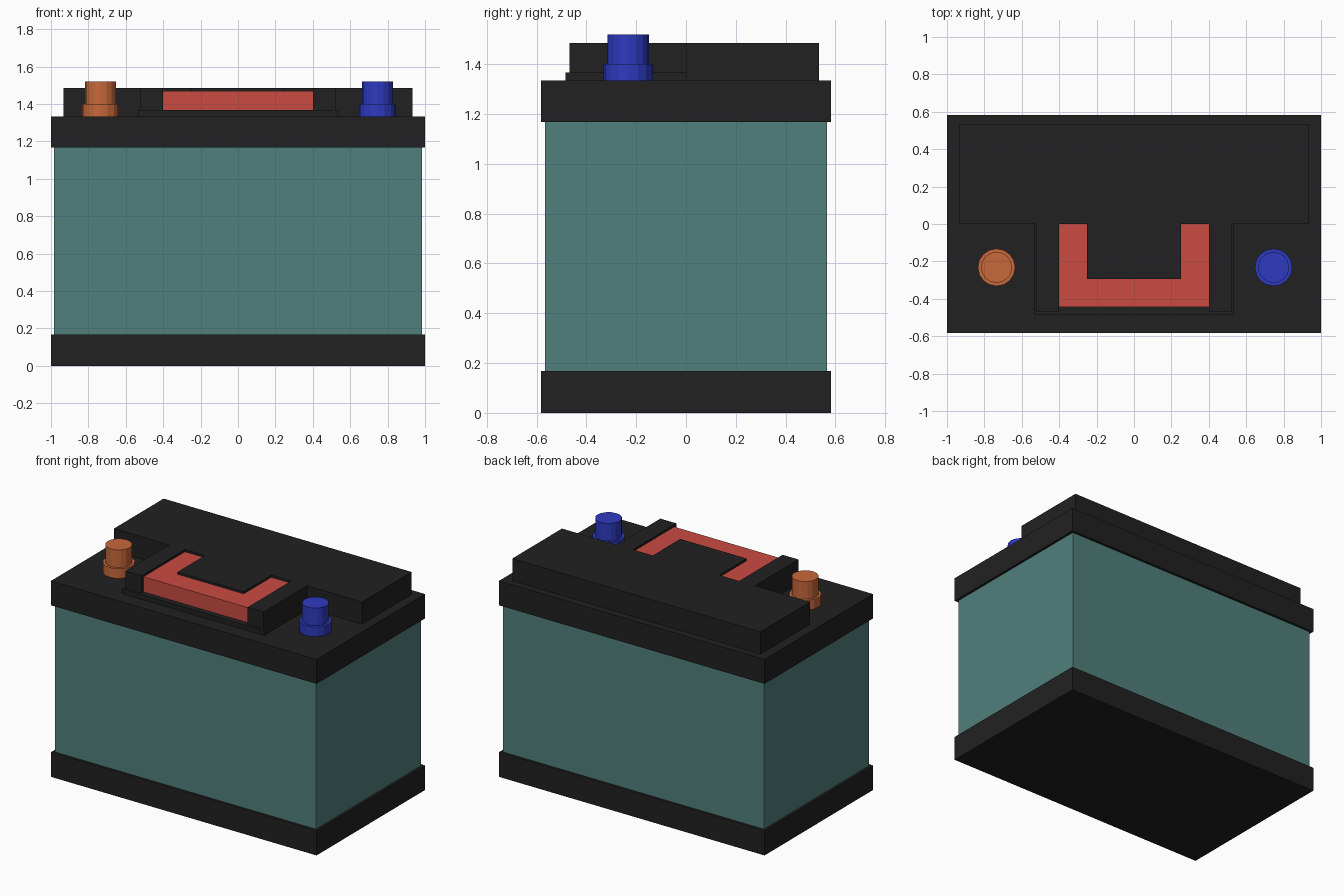
import bpy, bmesh, math

if "Cube" in bpy.data.objects:
    bpy.data.objects.remove(bpy.data.objects["Cube"])


def material(name, rgb):
    m = bpy.data.materials.new(name)
    m.diffuse_color = (*rgb, 1)
    m.use_nodes = True
    m.node_tree.nodes["Principled BSDF"].inputs["Base Color"].default_value = m.diffuse_color
    return m


BLACK = material("black plastic", (0.0152, 0.0152, 0.0152))
TEAL = material("teal casing", (0.080, 0.216, 0.202))
RED = material("red handle", (0.59, 0.070, 0.054))
ORANGE = material("orange terminal", (0.58, 0.138, 0.043))
BLUE = material("blue terminal", (0.027, 0.043, 0.53))


def prism(name, outline, z0, z1, mat):
    """Extrude a counter-clockwise outline from z0 up to z1."""
    bm = bmesh.new()
    face = bm.faces.new([bm.verts.new((x, y, z0)) for x, y in outline])
    top = bmesh.ops.extrude_face_region(bm, geom=[face])["geom"]
    for v in top:
        if isinstance(v, bmesh.types.BMVert):
            v.co.z = z1
    bmesh.ops.recalc_face_normals(bm, faces=bm.faces)
    mesh = bpy.data.meshes.new(name)
    bm.to_mesh(mesh)
    bm.free()
    mesh.materials.append(mat)
    obj = bpy.data.objects.new(name, mesh)
    bpy.context.collection.objects.link(obj)
    return obj


def rect(x, y0, y1):
    return [(-x, y0), (x, y0), (x, y1), (-x, y1)]


def mirrored(right):
    """Complete a symmetric outline from its right half."""
    return right + [(-x, y) for x, y in reversed(right)]


def circle(x, y, r, n=16):
    return [(x + r * math.cos(math.tau * i / n), y + r * math.sin(math.tau * i / n))
            for i in range(n)]


# Casing with wider base and lid
prism("base", rect(1.0, -0.583, 0.583), 0, 0.168, BLACK)
prism("casing", rect(0.983, -0.566, 0.566), 0.168, 1.168, TEAL)
prism("lid", rect(1.0, -0.583, 0.583), 1.168, 1.334, BLACK)

# Stepped plate under the handle
prism("handle_step", rect(0.534, -0.483, 0.0), 1.334, 1.367, BLACK)

# Raised cover: back slab, side cheeks and centre tongue around the handle slot
prism("raised_cover", mirrored([
    (0.25, -0.295), (0.25, 0.0), (0.40, 0.0), (0.40, -0.467),
    (0.52, -0.467), (0.52, 0.0), (0.934, 0.0), (0.934, 0.534)]),
    1.367, 1.485, BLACK)
prism("cover_foot", rect(0.934, 0.0, 0.534), 1.334, 1.367, BLACK)

# U-shaped carry handle set into the slot
prism("handle", mirrored([
    (0.40, -0.445), (0.40, 0.0), (0.25, 0.0), (0.25, -0.295)]),
    1.367, 1.47, RED)

# Terminals: wide collar and narrower post
for side, x, mat in (("left", -0.735, ORANGE), ("right", 0.746, BLUE)):
    prism(side + "_terminal_collar", circle(x, -0.232, 0.1), 1.334, 1.40, mat)
    prism(side + "_terminal_post", circle(x, -0.232, 0.083), 1.40, 1.52, mat)
